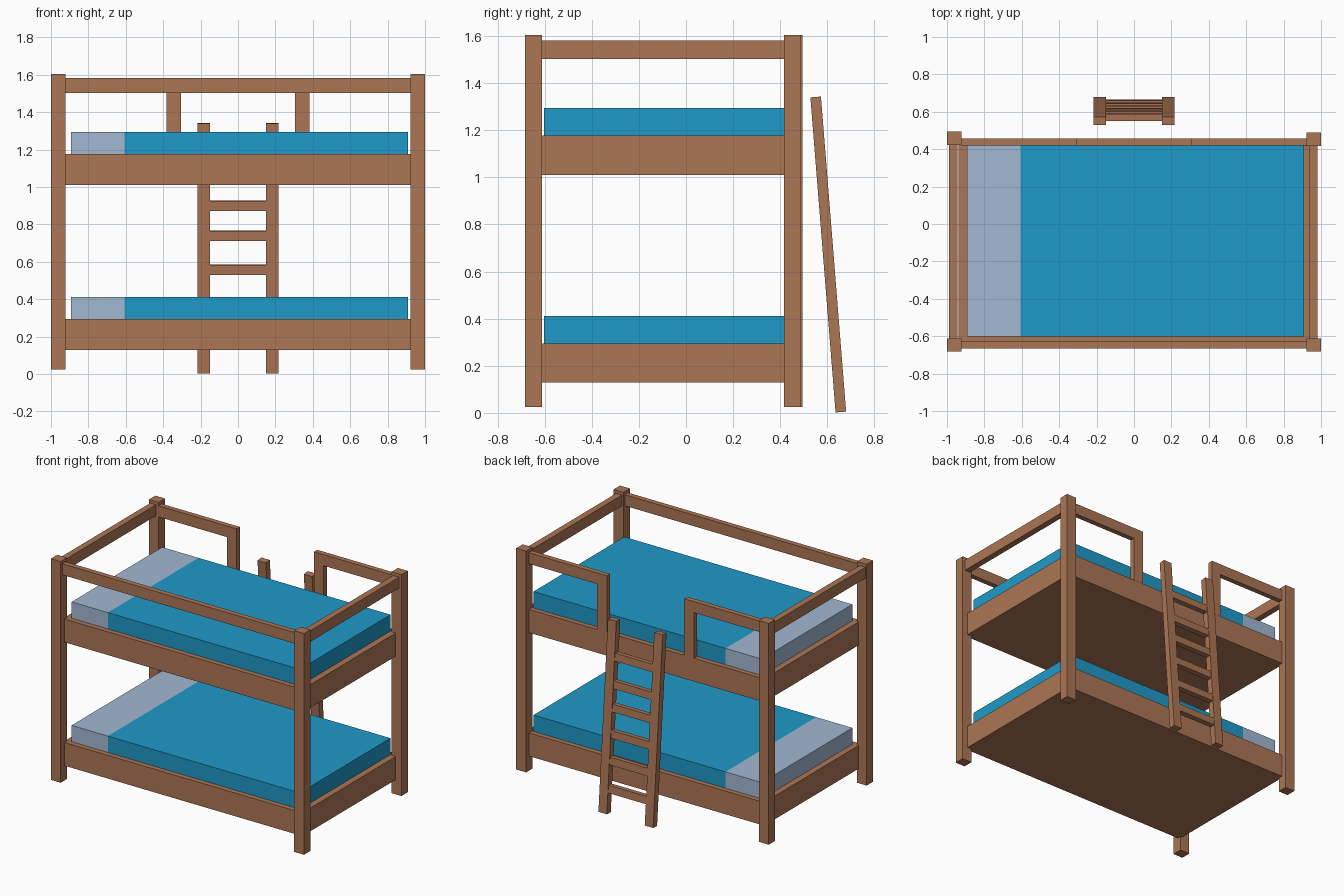
import bpy, bmesh, math
from mathutils import Matrix, Vector

if "Cube" in bpy.data.objects:
    bpy.data.objects.remove(bpy.data.objects["Cube"])


def material(name, rgb):
    m = bpy.data.materials.new(name)
    m.diffuse_color = (*rgb, 1)
    m.use_nodes = True
    m.node_tree.nodes["Principled BSDF"].inputs["Base Color"].default_value = m.diffuse_color
    return m


WOOD = material("wood", (0.41, 0.18, 0.09))
BLUE = material("blanket_blue", (0.014, 0.32, 0.58))
PALE = material("pillow_pale", (0.36, 0.48, 0.65))


def box(name, x, y, z, mat=WOOD, turn=None):
    """Box between (min, max) pairs, optionally moved by a matrix."""
    bm = bmesh.new()
    bmesh.ops.create_cube(bm, size=1)
    size = [b - a for a, b in (x, y, z)]
    mid = Vector([(a + b) / 2 for a, b in (x, y, z)])
    bm.transform(Matrix.Translation(mid) @ Matrix.Diagonal((*size, 1)))
    if turn:
        bm.transform(turn)
    me = bpy.data.meshes.new(name)
    bm.to_mesh(me)
    bm.free()
    me.materials.append(mat)
    ob = bpy.data.objects.new(name, me)
    bpy.context.collection.objects.link(ob)
    return ob


# corner posts
POST_Z = (0.025, 1.605)
box("front_left_post", (-1, -0.923), (-0.683, -0.611), POST_Z)
box("front_right_post", (0.922, 1), (-0.683, -0.611), POST_Z)
box("back_left_post", (-1, -0.923), (0.423, 0.495), POST_Z)
box("back_right_post", (0.922, 1), (0.416, 0.488), POST_Z)

# two bunks: frame and mattress, the pillow end in a paler colour
for level, z in (("lower", 0.129), ("upper", 1.011)):
    top = z + 0.166
    box(level + "_bed_frame", (-0.937, 0.955), (-0.638, 0.456), (z, top))
    mattress = box(level + "_mattress", (-0.893, 0.91), (-0.602, 0.421),
                   (top, top + 0.117), BLUE)
    mattress.data.materials.append(PALE)
    bm = bmesh.new()
    bm.from_mesh(mattress.data)
    bmesh.ops.bisect_plane(bm, geom=bm.verts[:] + bm.edges[:] + bm.faces[:],
                           plane_co=(-0.607, 0, 0), plane_no=(1, 0, 0))
    for f in bm.faces:
        f.material_index = int(f.calc_center_median().x < -0.607)
    bm.to_mesh(mattress.data)
    bm.free()

# guard rails around the upper bunk
RAIL_Z = (1.503, 1.582)
box("front_guard_rail", (-0.923, 0.922), (-0.665, -0.627), RAIL_Z)
box("left_guard_rail", (-0.99, -0.945), (-0.611, 0.423), RAIL_Z)
box("right_guard_rail", (0.935, 0.98), (-0.611, 0.416), RAIL_Z)
for side, s in (("left", -1), ("right", 1)):
    box(f"back_{side}_guard_rail", sorted((s * 0.306, s * 0.923)), (0.42, 0.457), RAIL_Z)
    box(f"back_{side}_guard_support", sorted((s * 0.306, s * 0.382)), (0.42, 0.457),
        (1.177, 1.503))

# leaning ladder, built upright around its centre and tilted
tilt = math.atan(0.1075 / 1.345)
lean = Matrix.Translation((0, 0.604, 0.6725)) @ Matrix.Rotation(tilt, 4, 'X')
for side, s in (("left", -1), ("right", 1)):
    box(f"ladder_{side}_stile", sorted((s * 0.15, s * 0.216)), (-0.0225, 0.0225),
        (-0.671, 0.671), turn=lean)
for i, top in enumerate((0.205, 0.4, 0.585, 0.767, 0.928, 1.12)):
    c = (top - 0.028 - 0.6725) / math.cos(tilt)
    box(f"ladder_rung_{i + 1}", (-0.15, 0.15), (-0.019, 0.019), (c - 0.027, c + 0.027),
        turn=lean)
